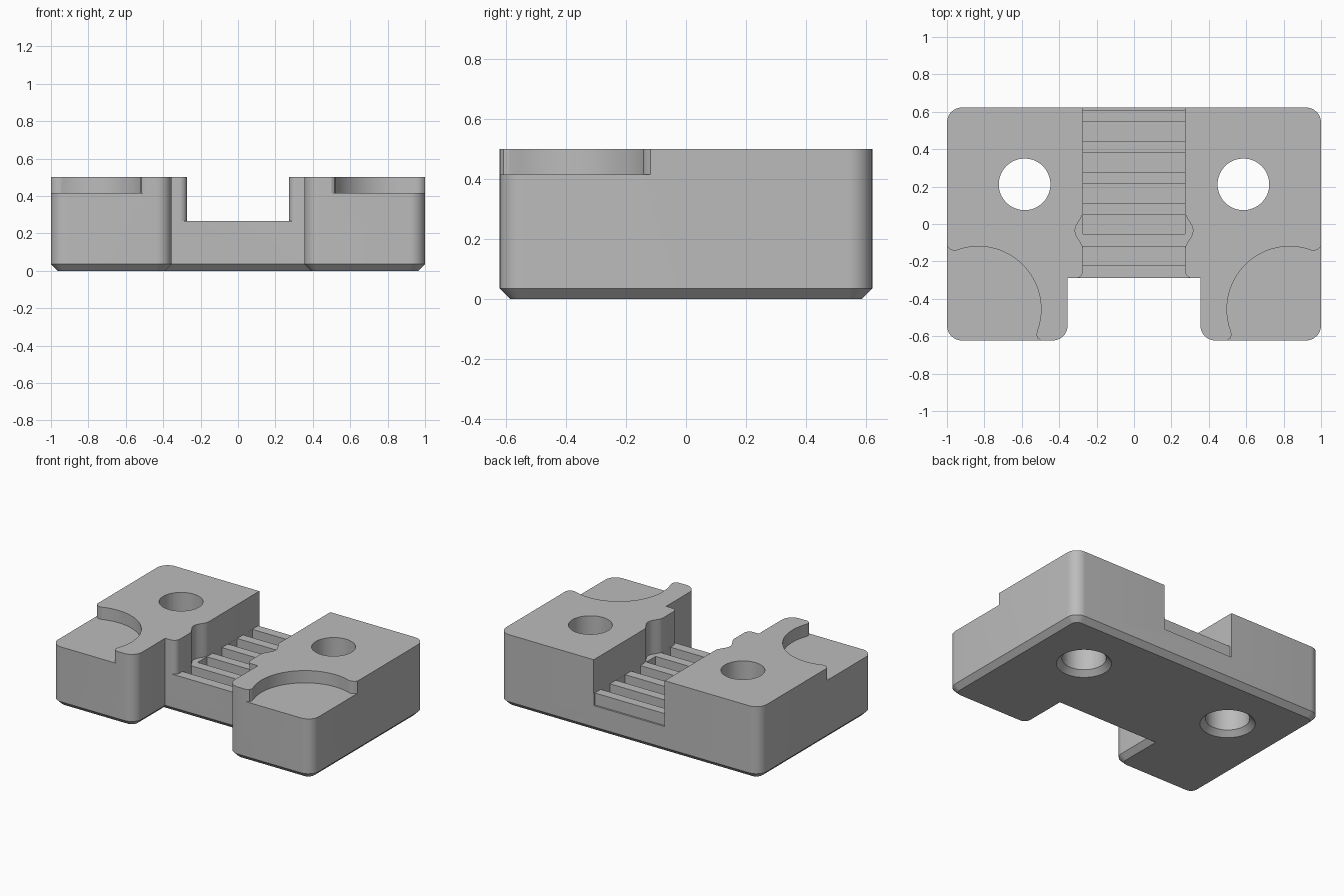
import bpy, bmesh
from math import cos, sin, pi, radians
from mathutils import Matrix

cube = bpy.data.objects.get("Cube")
if cube:
    bpy.data.objects.remove(cube, do_unlink=True)

HALF_Y, TOP, FLOOR, GROOVE = 0.6225, 0.5, 0.265, 0.1825
CHAMFER, SLOT = 0.035, 0.272

grey = bpy.data.materials.new("plain grey")
grey.use_nodes = True
colour = (0.5, 0.5, 0.5, 1)
grey.diffuse_color = colour
grey.node_tree.nodes["Principled BSDF"].inputs["Base Color"].default_value = colour


def make_object(name, bm):
    bmesh.ops.recalc_face_normals(bm, faces=bm.faces)
    mesh = bpy.data.meshes.new(name)
    bm.to_mesh(mesh)
    bm.free()
    mesh.materials.append(grey)
    ob = bpy.data.objects.new(name, mesh)
    bpy.context.scene.collection.objects.link(ob)
    return ob


def prism(outline, z0, z1):
    bm = bmesh.new()
    base = bm.faces.new([bm.verts.new((x, y, z0)) for x, y in outline])
    top = bmesh.ops.extrude_face_region(bm, geom=[base], use_keep_orig=True)
    for v in top["geom"]:
        if isinstance(v, bmesh.types.BMVert):
            v.co.z = z1
    return bm


def cone(x, y, r0, r1, z0, z1):
    bm = bmesh.new()
    bmesh.ops.create_cone(bm, cap_ends=True, segments=64, radius1=r0, radius2=r1,
                          depth=z1 - z0, matrix=Matrix.Translation((x, y, (z0 + z1) / 2)))
    return bm


def mirrored(half):
    return half + [(-x, y) for x, y in reversed(half)]


def arc(cx, cy, r, a0, a1, n):
    angles = [radians(a0 + (a1 - a0) * i / n) for i in range(n + 1)]
    return [(cx + r * cos(a), cy + r * sin(a)) for a in angles]


# Body: U-shaped block, rounded outer corners, chamfered underside
half = [(0.355, -0.29), (0.355, -HALF_Y), (1, -HALF_Y), (1, HALF_Y)]
bm = prism(mirrored(half), 0, TOP)
bm.normal_update()
bmesh.ops.recalc_face_normals(bm, faces=bm.faces)
corners = [e for e in bm.edges if abs(e.verts[0].co.z - e.verts[1].co.z) > 0.1
           and abs(e.verts[0].co.y) > 0.6]
bmesh.ops.bevel(bm, geom=corners, offset=0.08, offset_type='OFFSET', segments=10,
                profile=0.5, affect='EDGES')
bottom = [e for e in bm.edges if all(v.co.z < 0.001 for v in e.verts)]
bmesh.ops.bevel(bm, geom=bottom, offset=CHAMFER, offset_type='OFFSET', segments=1,
                profile=0.5, affect='EDGES')
body = make_object("clamp_body", bm)


def cut(bm):
    cutter = make_object("cutter", bm)
    cutter.hide_render = True
    mod = body.modifiers.new("cut", 'BOOLEAN')
    mod.operation, mod.solver, mod.object = 'DIFFERENCE', 'EXACT', cutter
    bpy.context.view_layer.objects.active = body
    bpy.ops.object.modifier_apply(modifier=mod.name)
    bpy.data.objects.remove(cutter, do_unlink=True)


# Central slot with a shallow bulge in each wall and a flared mouth
bulge = [(SLOT + 0.043 * (1 - cos(2 * pi * i / 20)) / 2, 0.07 - 0.21 * i / 20)
         for i in range(21)]
mouth = arc(SLOT + 0.04, -0.25, 0.04, 180, 270, 6)
wall = [(SLOT, 0.7)] + bulge + mouth + [(SLOT + 0.04, -0.35)]
cut(prism(mirrored(wall), FLOOR, 0.6))

# Belt grooves across the slot floor
for i in range(6):
    y0 = -0.22 + 0.166 * i
    cut(prism(mirrored([(SLOT - 0.0005, y0), (SLOT - 0.0005, y0 + 0.101)]), GROOVE, 0.35))

for side in (1, -1):
    # Through hole with a chamfer underneath
    cut(cone(side * 0.585, 0.212, 0.138, 0.138, -0.1, 0.6))
    cut(cone(side * 0.585, 0.212, 0.193, 0.113, -0.02, 0.06))
    # Round corner pocket with softened ends
    lip_side = arc(0.995, -0.105, 0.04, 270, 215, 6)
    pocket = ([(1.1, -0.7), (1.1, -0.115), (1, -0.118), (0.985, -0.135), (0.965, -0.143),
               (0.945, -0.141)]
              + arc(0.832, -0.455, 0.335, 70, 200, 32)
              + [(0.522, -0.592), (0.516, -0.61), (0.5, -0.62), (0.49, -0.7)])
    cut(prism([(side * x, y) for x, y in pocket], 0.415, 0.6))

# Smooth curved walls, crisp edges elsewhere
bpy.ops.object.select_all(action='DESELECT')
body.select_set(True)
bpy.context.view_layer.objects.active = body
bpy.ops.object.shade_smooth_by_angle(angle=radians(30))
